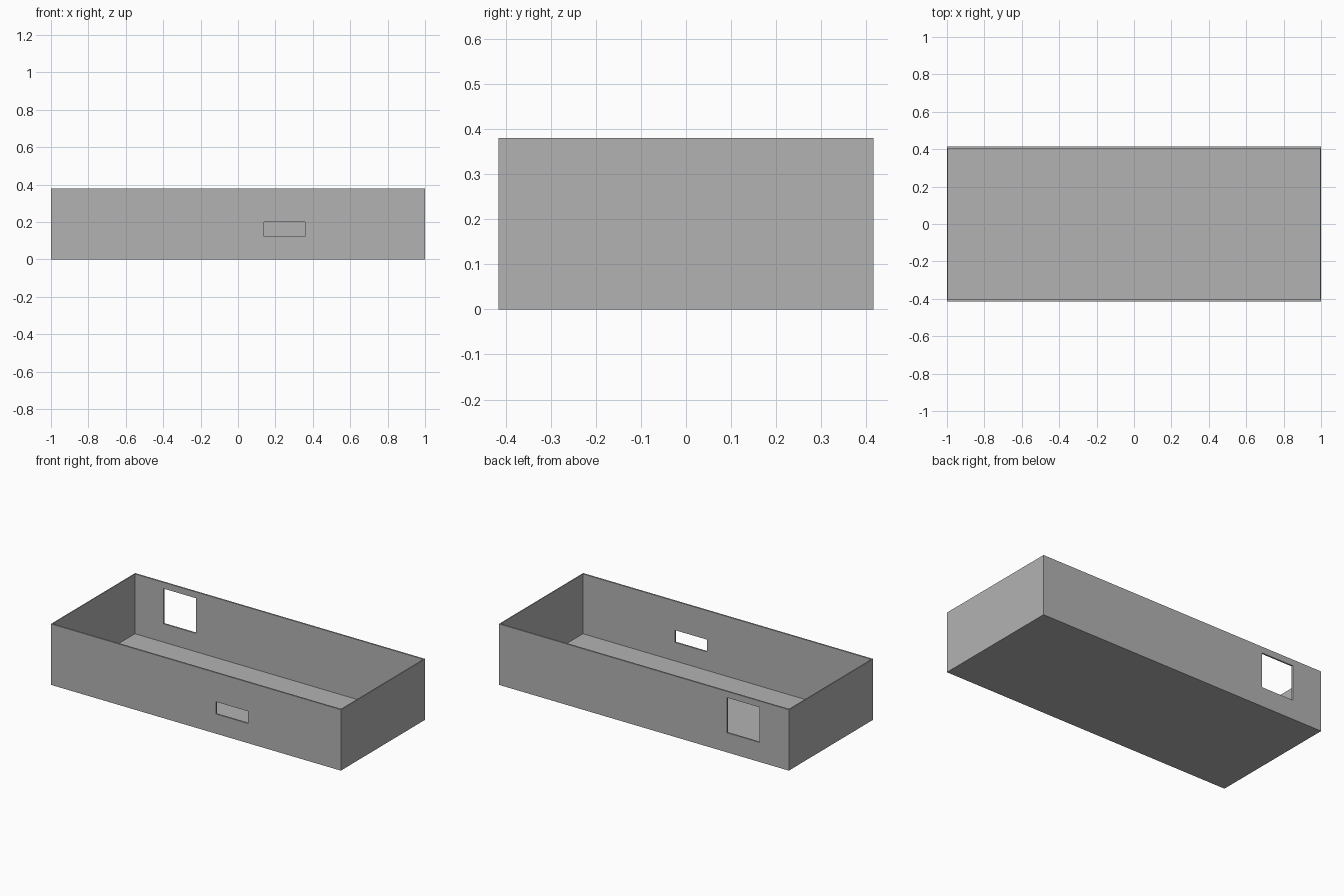
import bpy

# Remove the default cube
cube = bpy.data.objects.get("Cube")
if cube:
    bpy.data.objects.remove(cube, do_unlink=True)

LENGTH, DEPTH, HEIGHT = 2.0, 0.83, 0.38
END_WALL, SIDE_WALL, FLOOR = 0.006, 0.01, 0.007

grey = bpy.data.materials.new("plain grey")
grey.use_nodes = True
colour = (0.45, 0.45, 0.45, 1)
grey.diffuse_color = colour
grey.node_tree.nodes["Principled BSDF"].inputs["Base Color"].default_value = colour


def box(name, low, high):
    """Axis-aligned box between two corners."""
    centre = [(a + b) / 2 for a, b in zip(low, high)]
    bpy.ops.mesh.primitive_cube_add(size=1, location=centre)
    obj = bpy.context.object
    obj.name = name
    obj.scale = [b - a for a, b in zip(low, high)]
    bpy.ops.object.transform_apply(location=True, rotation=False, scale=True)
    obj.data.materials.append(grey)
    return obj


def cut(target, cutter):
    """Subtract a hidden cutter from the target."""
    mod = target.modifiers.new(cutter.name, "BOOLEAN")
    mod.operation = "DIFFERENCE"
    mod.solver = "EXACT"
    mod.object = cutter
    cutter.hide_render = True
    cutter.hide_set(True)
    cutter.display_type = "WIRE"


x, y = LENGTH / 2, DEPTH / 2

# Open tray
tray = box("open_tray", (-x, -y, 0), (x, y, HEIGHT))
cut(tray, box("interior_cutter", (END_WALL - x, SIDE_WALL - y, FLOOR),
              (x - END_WALL, y - SIDE_WALL, HEIGHT + 0.1)))

# Low slot in the front wall, square opening in the back wall
cut(tray, box("front_slot_cutter", (0.138, -y - 0.1, 0.123), (0.358, -y + 0.1, 0.199)))
cut(tray, box("back_opening_cutter", (-0.796, y - 0.1, 0.122), (-0.575, y + 0.1, 0.341)))

# Bake the cuts, then drop the cutters
cutters = [m.object for m in tray.modifiers]
bpy.ops.object.select_all(action="DESELECT")
bpy.context.view_layer.objects.active = tray
tray.select_set(True)
for mod in list(tray.modifiers):
    bpy.ops.object.modifier_apply(modifier=mod.name)
for cutter in cutters:
    bpy.data.objects.remove(cutter, do_unlink=True)
